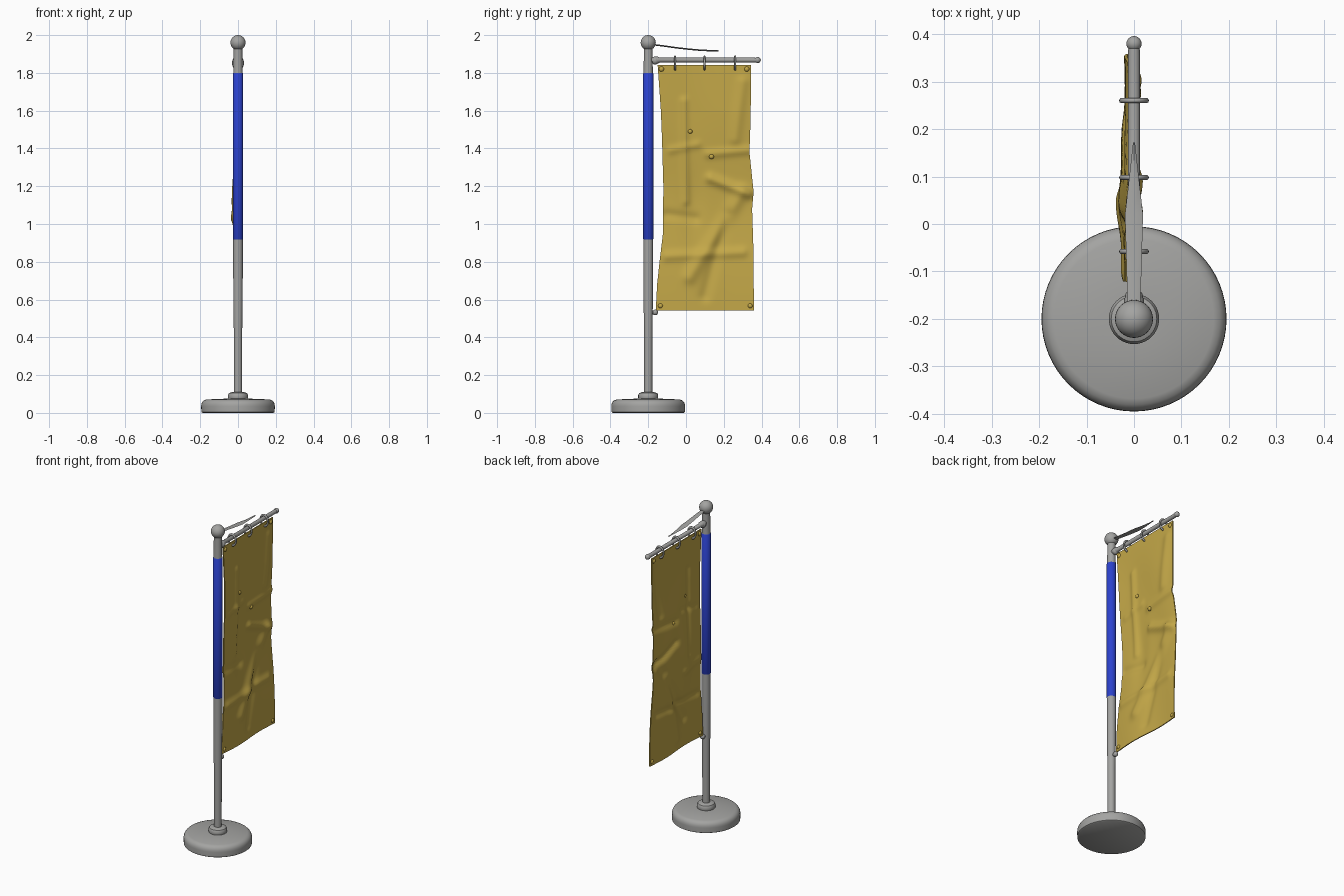
import bpy, bmesh, math
from mathutils import Vector

if "Cube" in bpy.data.objects:
    bpy.data.objects.remove(bpy.data.objects["Cube"])

PY = -0.2  # y position of the pole axis


def material(name, rgb):
    m = bpy.data.materials.new(name)
    m.diffuse_color = (*rgb, 1)
    m.use_nodes = True
    m.node_tree.nodes["Principled BSDF"].inputs["Base Color"].default_value = m.diffuse_color
    return m


GREY = material("grey_metal", (0.37, 0.37, 0.36))
BLUE = material("blue_sleeve", (0.025, 0.055, 0.62))
GOLD = material("gold_cloth", (0.55, 0.39, 0.065))


def finish(name, bm, mats, angle=35):
    bmesh.ops.recalc_face_normals(bm, faces=bm.faces)
    me = bpy.data.meshes.new(name)
    bm.to_mesh(me)
    bm.free()
    for m in mats:
        me.materials.append(m)
    ob = bpy.data.objects.new(name, me)
    bpy.context.collection.objects.link(ob)
    bpy.ops.object.select_all(action='DESELECT')
    ob.select_set(True)
    bpy.context.view_layer.objects.active = ob
    bpy.ops.object.shade_smooth_by_angle(angle=math.radians(angle))
    return ob


def lathe(name, profile, origin, axis=(0, 0, 1), mats=(GREY,), n=40):
    """Revolve (radius, height) points around an axis through origin."""
    bm = bmesh.new()
    q = Vector((0, 0, 1)).rotation_difference(Vector(axis))
    rings = [[bm.verts.new(Vector(origin) + q @ Vector((
        r * math.cos(2 * math.pi * i / n), r * math.sin(2 * math.pi * i / n), h)))
        for i in range(n)] for r, h in profile]
    for a, b in zip(rings, rings[1:]):
        for i in range(n):
            bm.faces.new((a[i], a[(i + 1) % n], b[(i + 1) % n], b[i]))
    bm.faces.new(rings[0][::-1])
    bm.faces.new(rings[-1])
    return finish(name, bm, mats)


def ball(name, loc, r, mat=GREY, scale=(1, 1, 1), seg=24):
    bm = bmesh.new()
    bmesh.ops.create_uvsphere(bm, u_segments=seg, v_segments=seg // 2, radius=r)
    for v in bm.verts:
        v.co = Vector([a * b for a, b in zip(v.co, scale)]) + Vector(loc)
    return finish(name, bm, [mat], 60)


def lerp(table, t):
    """Piecewise linear lookup in ascending (key, value) pairs."""
    for (a, va), (b, vb) in zip(table, table[1:]):
        if t <= b:
            return va + (vb - va) * max(0, (t - a) / (b - a))
    return table[-1][1]


# Weighted base with rounded rim
lathe("base", [(0.188, 0), (0.194, 0.004), (0.195, 0.035), (0.194, 0.047), (0.189, 0.058),
               (0.181, 0.066), (0.168, 0.071), (0.05, 0.076)], (0, PY, 0), n=64)
lathe("base_collar", [(0.05, 0.07), (0.053, 0.08), (0.053, 0.094), (0.048, 0.104),
                      (0.036, 0.109), (0.024, 0.111)], (0, PY, 0))

# Pole, and the blue sleeve around its upper half
lathe("pole", [(0.022, 0.09), (0.0225, 0.45), (0.025, 0.62), (0.0255, 0.93), (0.0255, 1.79),
               (0.024, 1.83), (0.023, 1.935)], (0, PY, 0))
lathe("sleeve", [(0.025, 0.918), (0.0275, 0.922), (0.0275, 1.795), (0.025, 1.799)],
      (0, PY, 0), mats=(BLUE,))
ball("finial_ball", (0, PY, 1.96), 0.04, seg=32)

# Cross arm with its bracket, end knob and hanging rings
lathe("cross_arm", [(0.015, -0.19), (0.018, -0.165), (0.018, -0.148), (0.0125, -0.138),
                    (0.0125, 0.355), (0.012, 0.372)], (0, 0, 1.868), (0, 1, 0), n=24)
ball("arm_bracket", (0, -0.163, 1.865), 0.021)
ball("arm_end_knob", (0, 0.38, 1.868), 0.016)
for k, y in enumerate((-0.058, 0.098, 0.26)):
    bpy.ops.mesh.primitive_torus_add(major_radius=0.026, minor_radius=0.0055, major_segments=28,
                                     minor_segments=10, location=(0, y, 1.852),
                                     rotation=(math.pi / 2, 0, 0))
    ring = bpy.context.object
    ring.name = f"hanging_ring_{k + 1}"
    ring.scale = (1, 1.3, 1)
    ring.data.materials.append(GREY)
    bpy.ops.object.shade_smooth_by_angle(angle=math.radians(60))

# Lower tie knob on the pole
lathe("tie_stub", [(0.011, -0.195), (0.009, -0.16)], (0, 0, 0.532), (0, 1, 0), n=16)
ball("tie_knob", (0, -0.163, 0.532), 0.015)

# Thin tapering blade reaching out from the finial: (y, z, half width)
bm = bmesh.new()
rows = []
for y, z, w in [(-0.18, 1.95, 0.013), (-0.12, 1.943, 0.015), (-0.05, 1.933, 0.017),
                (0.02, 1.925, 0.019), (0.09, 1.919, 0.011), (0.172, 1.917, 0.002)]:
    rows.append([bm.verts.new(p) for p in ((-w, y, z), (0, y, z + 0.004),
                                           (w, y, z), (0, y, z - 0.004))])
for a, b in zip(rows, rows[1:]):
    for i in range(4):
        bm.faces.new((a[i], a[(i + 1) % 4], b[(i + 1) % 4], b[i]))
bm.faces.new(rows[0])
bm.faces.new(rows[-1])
finish("top_blade", bm, [GREY], 40)

# Banner cloth
LEFT = [(0.54, -0.16), (0.68, -0.153), (0.8, -0.14), (0.95, -0.122), (1.2, -0.12),
        (1.45, -0.127), (1.6, -0.133), (1.84, -0.15)]
RIGHT = [(0.54, 0.36), (0.9, 0.356), (1.08, 0.35), (1.17, 0.358), (1.38, 0.336),
         (1.55, 0.342), (1.84, 0.345)]


def crease(y, z, a, b, width, depth):
    """Ridge along the line a-b, fading at its ends."""
    p, d = Vector((y, z)) - Vector(a), Vector(b) - Vector(a)
    t = min(1, max(0, p.dot(d) / d.length_squared))
    return depth * math.exp(-((p - d * t).length / width) ** 2)


CREASES = [((0.30, 1.17), (0.02, 0.72), 0.035, 0.015), ((0.33, 1.16), (0.13, 1.24), 0.025, 0.016),
           ((-0.10, 0.83), (0.30, 0.85), 0.025, 0.011), ((0.0, 1.12), (-0.01, 1.65), 0.02, 0.010),
           ((0.12, 1.37), (0.33, 1.39), 0.022, 0.010), ((-0.10, 1.05), (0.05, 1.03), 0.025, -0.009),
           ((0.22, 1.05), (0.10, 0.62), 0.03, -0.010), ((0.26, 1.45), (0.30, 1.75), 0.03, 0.010),
           ((-0.08, 1.39), (0.06, 1.42), 0.02, 0.007)]


def cloth_x(y, z):
    x = -0.024 * math.exp(-((z - 1.13) / 0.3) ** 2) * (1 - 0.5 * math.exp(-((y - 0.05) / 0.1) ** 2))
    x -= 0.014 * math.exp(-((y - 0.04) / 0.06) ** 2 - ((z - 1.1) / 0.2) ** 2)
    x += 0.006 * math.sin(14 * y + 3 * z) * min(1, (1.84 - z) * 4)
    return x + sum(crease(y, z, *c) for c in CREASES)


NY, NZ = 48, 110
bm = bmesh.new()
sides = []
for s in (-0.003, 0.003):
    grid = []
    for j in range(NZ + 1):
        z = 0.543 + (1.842 - 0.543) * j / NZ
        y0, y1 = lerp(LEFT, z), lerp(RIGHT, z)
        ys = [y0 + (y1 - y0) * i / NY for i in range(NY + 1)]
        grid.append([bm.verts.new((cloth_x(y, z) + s, y, z)) for y in ys])
    sides.append(grid)
    for j in range(NZ):
        for i in range(NY):
            bm.faces.new((grid[j][i], grid[j][i + 1], grid[j + 1][i + 1], grid[j + 1][i]))
A, B = sides
for j in (0, NZ):
    for i in range(NY):
        bm.faces.new((A[j][i], A[j][i + 1], B[j][i + 1], B[j][i]))
for i in (0, NY):
    for j in range(NZ):
        bm.faces.new((A[j][i], A[j + 1][i], B[j + 1][i], B[j][i]))
finish("banner", bm, [GOLD], 50)

# Studs at the banner corners and two on its face
for k, (y, z, r) in enumerate([(-0.13, 1.82, 0.014), (0.322, 1.82, 0.014), (-0.135, 0.567, 0.013),
                               (0.34, 0.567, 0.013), (0.022, 1.49, 0.012), (0.135, 1.357, 0.013)]):
    off = 0.003 if k >= 4 else 0
    ball(f"banner_stud_{k + 1}", (cloth_x(y, z) + off, y, z), r, GOLD, (0.8, 1, 1), 16)
